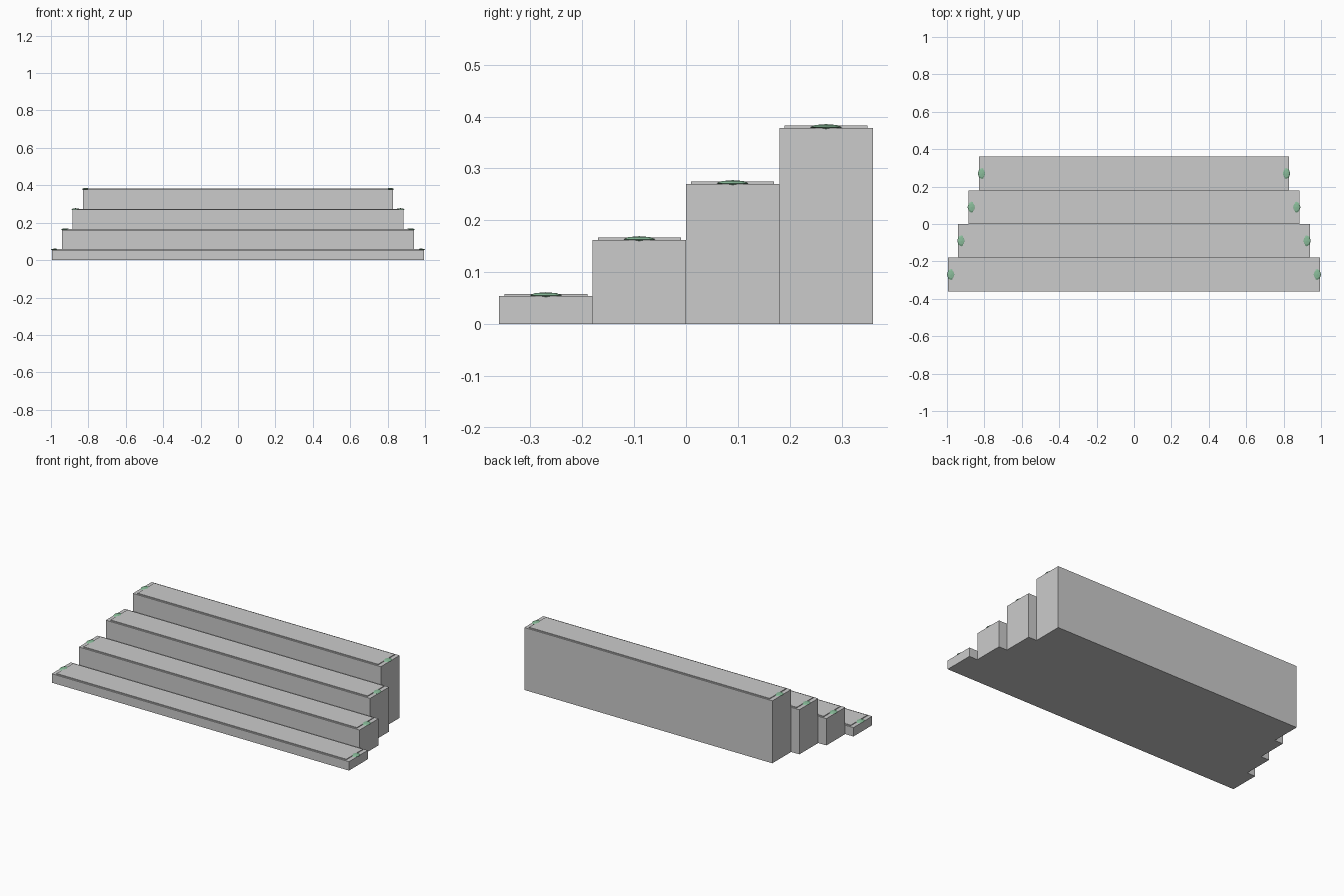
import bpy, bmesh
from mathutils import Matrix

if "Cube" in bpy.data.objects:
    bpy.data.objects.remove(bpy.data.objects["Cube"])

moss_mat = bpy.data.materials.new("moss_green")
moss_mat.diffuse_color = (0.25, 0.50, 0.32, 1)
moss_mat.use_nodes = True
moss_mat.node_tree.nodes["Principled BSDF"].inputs["Base Color"].default_value = moss_mat.diffuse_color


def add_object(name, bm, mat=None):
    mesh = bpy.data.meshes.new(name)
    bm.to_mesh(mesh)
    bm.free()
    obj = bpy.data.objects.new(name, mesh)
    bpy.context.collection.objects.link(obj)
    if mat:
        mesh.materials.append(mat)
    return obj


def box(name, half_x, y, depth, z0, z1):
    bm = bmesh.new()
    m = Matrix.Translation((0, y, (z0 + z1) / 2)) @ Matrix.Diagonal((2 * half_x, depth, z1 - z0, 1))
    bmesh.ops.create_cube(bm, size=1, matrix=m)
    return add_object(name, bm)


def moss(name, x, y, z):
    bm = bmesh.new()
    m = Matrix.Translation((x, y, z)) @ Matrix.Diagonal((0.022, 0.03, 0.006, 1))
    bmesh.ops.create_uvsphere(bm, u_segments=8, v_segments=4, radius=1, matrix=m)
    return add_object(name, bm, moss_mat)


DEPTH, RISE = 0.18, 0.108
for i in range(4):
    half = 0.995 - 0.055 * i
    y = -0.27 + DEPTH * i
    top = 0.054 + RISE * i
    # Solid step reaching the ground
    box(f"step_{i + 1}", half, y, DEPTH, 0, top)
    # Thin worn tread, inset from the step edges
    box(f"tread_{i + 1}", half - 0.025, y, DEPTH - 0.02, top - 0.002, top + 0.0045)
    # Moss patches at both ends
    for side, sx in (("left", -1), ("right", 1)):
        moss(f"moss_{side}_{i + 1}", sx * (half - 0.017), y, top + 0.0015)
